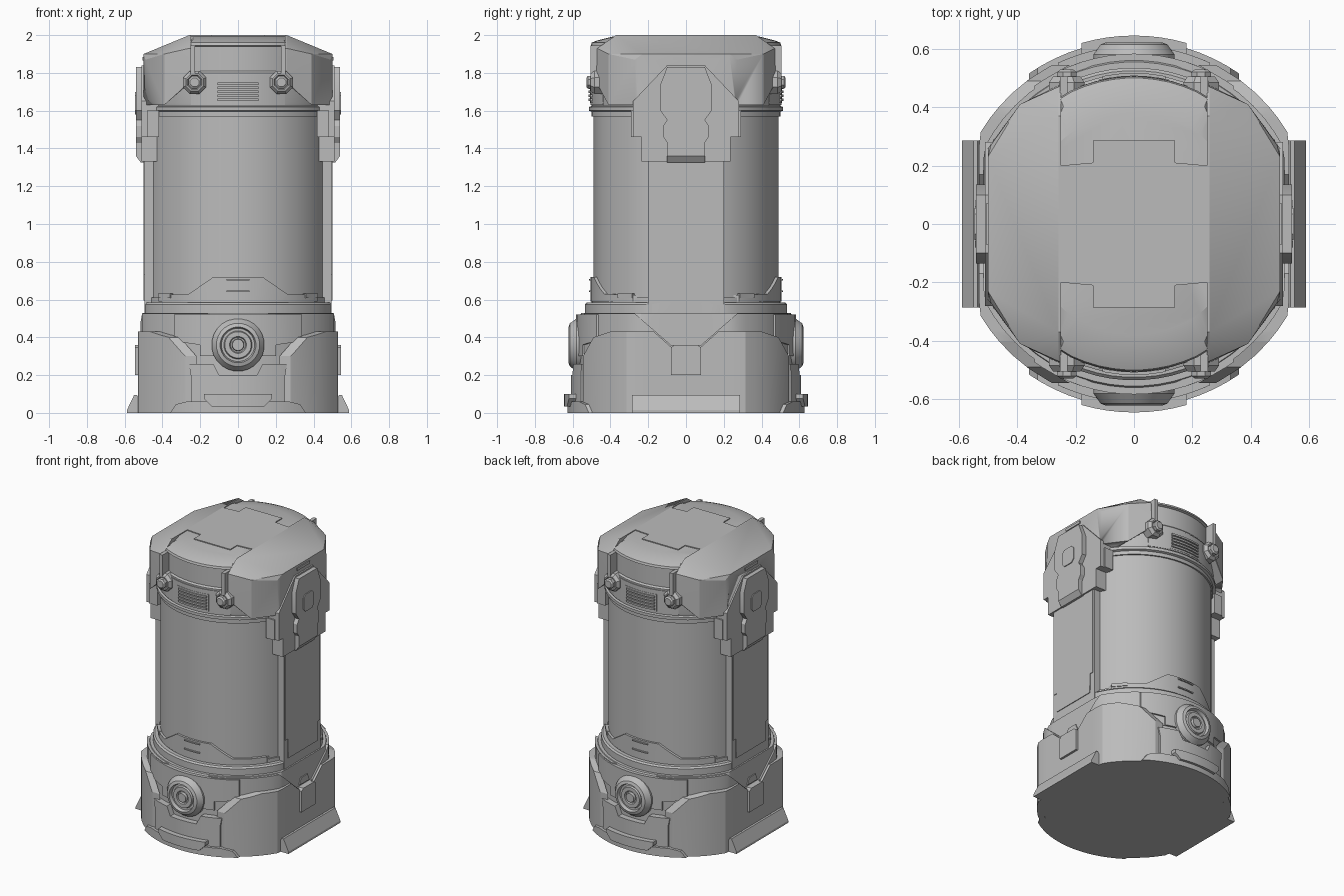
import bpy, bmesh, math
from mathutils import Vector, Matrix

if "Cube" in bpy.data.objects:
    bpy.data.objects.remove(bpy.data.objects["Cube"])

grey = bpy.data.materials.new("plain_grey")
grey.use_nodes = True
grey.diffuse_color = (0.5, 0.5, 0.5, 1)
grey.node_tree.nodes["Principled BSDF"].inputs["Base Color"].default_value = (0.5, 0.5, 0.5, 1)


def finish(name, bm):
    bmesh.ops.recalc_face_normals(bm, faces=bm.faces)
    mesh = bpy.data.meshes.new(name)
    bm.to_mesh(mesh)
    bm.free()
    mesh.materials.append(grey)
    mesh.shade_smooth()
    mesh.set_sharp_from_angle(angle=math.radians(22))
    ob = bpy.data.objects.new(name, mesh)
    bpy.context.collection.objects.link(ob)
    return ob


def lathe(name, profile, limit=9, sides=64):
    """Turned solid from (radius, z) rings, flattened at x = +-limit."""
    bm = bmesh.new()
    rings = []
    for r, z in profile:
        ring = []
        for i in range(sides):
            a = math.tau * (i + 0.5) / sides
            x = r * math.cos(a)
            ring.append(bm.verts.new((max(-limit, min(limit, x)), r * math.sin(a), z)))
        rings.append(ring)
    for a, b in zip(rings, rings[1:]):
        for i in range(sides):
            j = (i + 1) % sides
            bm.faces.new((a[i], a[j], b[j], b[i]))
    bm.faces.new(rings[0])
    bm.faces.new(rings[-1])
    return finish(name, bm)


def mirrored(half):
    return half + [(-u, z) for u, z in reversed(half) if u]


def plate(name, outline, facing, sign, thick, radius=None, limit=9):
    """Outline in (across, z), laid on a cylinder or a flat side and thickened inwards."""
    bm = bmesh.new()
    face = bm.faces.new([bm.verts.new((u, 1, z)) for u, z in outline])
    ext = bmesh.ops.extrude_face_region(bm, geom=[face])
    for v in ext["geom"]:
        if isinstance(v, bmesh.types.BMVert):
            v.co.y = 0
    if radius:
        for i in range(-13, 14):
            bmesh.ops.bisect_plane(bm, geom=bm.verts[:] + bm.edges[:] + bm.faces[:], dist=1e-5,
                                   plane_co=(i * 0.045, 0, 0), plane_no=(1, 0, 0))
    for v in bm.verts:
        u, w, z = v.co
        d = min(limit, math.sqrt(max(0, radius ** 2 - u * u))) if radius else limit
        d = sign * (d - (1 - w) * thick)
        v.co = (u, d, z) if facing == "y" else (d, u, z)
    return finish(name, bm)


def hull(name, points):
    bm = bmesh.new()
    for p in points:
        bm.verts.new(p)
    bmesh.ops.convex_hull(bm, input=bm.verts)
    bmesh.ops.dissolve_limit(bm, angle_limit=0.02, verts=bm.verts, edges=bm.edges)
    return finish(name, bm)


def box(name, centre, size, turn=0):
    bm = bmesh.new()
    bmesh.ops.create_cube(bm, size=1, matrix=Matrix.Translation(centre) @ Matrix.Rotation(turn, 4, "Z")
                          @ Matrix.Diagonal((*size, 1)))
    return finish(name, bm)


def knob(name, centre, profile, sign, sides):
    """Turned fitting facing along y, from (radius, distance outwards)."""
    ob = lathe(name, profile, sides=sides)
    ob.data.transform(Matrix.Translation(centre) @ Matrix.Rotation(sign * -math.pi / 2, 4, "X"))
    return ob


# Main turned bodies
lathe("base_core", [(0.57, 0), (0.57, 0.5), (0.555, 0.53)], 0.505)
lathe("base_ring", [(0.535, 0.52), (0.535, 0.575), (0.525, 0.585)], 0.495)
lathe("body_lower_ring", [(0.5, 0.58), (0.5, 0.61)], 0.49)
lathe("body", [(0.49, 0.55), (0.49, 1.62)], 0.49)
lathe("body_upper_ring", [(0.5, 1.57), (0.5, 1.595), (0.515, 1.6), (0.515, 1.62), (0.5, 1.625)], 0.48)
lathe("head_core", [(0.5, 1.62), (0.505, 1.64), (0.5, 1.8), (0.49, 1.81), (0.49, 1.89)], 0.46)
lathe("crown", [(0.49, 1.8), (0.49, 1.94), (0.505, 1.945), (0.5, 1.96), (0.47, 1.972),
                (0.38, 1.994)], 0.252)

# Roof hatch panel
hatch = [(0.252, 0.2), (0.14, 0.21), (0.14, 0.285)]
ring = hatch + [(-x, y) for x, y in reversed(hatch)]
ring += [(-x, -y) for x, y in ring]
bm = bmesh.new()
top = bm.faces.new([bm.verts.new((x, y, 2.0)) for x, y in ring])
low = bmesh.ops.extrude_face_region(bm, geom=[top])
bmesh.ops.translate(bm, vec=(0, 0, -0.009), verts=[g for g in low["geom"] if isinstance(g, bmesh.types.BMVert)])
finish("roof_hatch", bm)

for s, side in ((1, "left"), (-1, "right")):
    # Faceted hood with a notch for the side column
    pts = [(0.25, 0.37, 2.0), (0.25, 0.47, 1.93), (0.39, 0.41, 1.9), (0.49, 0.27, 1.87), (0.5, 0.23, 1.9),
           (0.25, 0.475, 1.75), (0.39, 0.41, 1.63), (0.5, 0.26, 1.63)]
    pts += [(0.258, y, z) for x, y, z in pts if x == 0.25]
    hood = hull(side + "_hood", [(s * x, m * y, z) for x, y, z in pts for m in (1, -1)])
    notch = plate("notch_cutter", mirrored([(0.27, 1.4), (0.27, 1.66), (0.1, 1.84)]), "x", s, 0.2, limit=0.62)
    notch.hide_render = True
    notch.hide_set(True)
    cut = hood.modifiers.new("notch", "BOOLEAN")
    cut.object, cut.solver = notch, "EXACT"
    bpy.context.view_layer.update()
    solid = bpy.data.meshes.new_from_object(hood.evaluated_get(bpy.context.evaluated_depsgraph_get()))
    hood.modifiers.clear()
    hood.data = solid
    bpy.data.objects.remove(notch)
    box(side + "_hood_slot", (s * 0.5, 0, 1.875), (0.012, 0.14, 0.018))

    # Flat column and its shoulder plates
    plate(side + "_column", mirrored([(0.2, 0.5), (0.2, 1.75)]), "x", s, 0.15, limit=0.495)
    plate(side + "_column_panel", mirrored([(0.16, 0.595), (0.165, 0.73), (0.19, 0.73), (0.19, 0.79), (0.19, 1.6)]),
          "x", s, 0.02, limit=0.5)
    plate(side + "_shoulder", mirrored([(0.2, 1.33), (0.235, 1.33), (0.235, 1.46), (0.28, 1.46), (0.28, 1.65),
                                        (0.1, 1.84)]), "x", s, 0.09, limit=0.51)
    plate(side + "_latch", mirrored([(0.1, 1.36), (0.1, 1.43), (0.12, 1.46), (0.12, 1.52), (0.1, 1.55),
                                     (0.135, 1.6), (0.135, 1.74), (0.1, 1.83)]), "x", s, 0.05, limit=0.54)
    hull(side + "_latch_foot", [(s * x, y, z) for y in (-0.1, 0.1)
                                for x, z in ((0.49, 1.325), (0.515, 1.325), (0.54, 1.36), (0.49, 1.36))])
    button = [(0.055, 1.6), (0.055, 1.68), (0.035, 1.7)]
    plate(side + "_latch_button", mirrored([(0.035, 1.58)] + button), "x", s, 0.02, limit=0.546)

    # Base armour around each side
    plate(side + "_collar", mirrored([(0.07, 0.3), (0.54, 0.3), (0.54, 0.525), (0.27, 0.525), (0.08, 0.36)][::-1]),
          "x", s, 0.05, 0.575, 0.515)
    plate(side + "_armour", mirrored([(0.545, 0), (0.545, 0.3), (0.49, 0.4), (0.4, 0.43), (0.17, 0.43),
                                      (0.08, 0.35)]), "x", s, 0.06, 0.612, 0.53)
    plate(side + "_catch", mirrored([(0.08, 0.2), (0.08, 0.345), (0.06, 0.36)]), "x", s, 0.05, limit=0.545)
    plate(side + "_catch_eye", mirrored([(0.055, 0.37), (0.035, 0.415)]), "x", s, 0.03, limit=0.512)
    hull(side + "_rail", [(s * x, y, z) for y in (-0.285, 0.285)
                          for x, z in ((0.5, 0), (0.588, 0), (0.588, 0.015), (0.55, 0.095), (0.535, 0.095), (0.5, 0.02))])

for f, end in ((-1, "front"), (1, "back")):
    # Base panels and toe lips
    plate(end + "_brow_panel", mirrored([(0.2, 0.3), (0.2, 0.36), (0.34, 0.38), (0.34, 0.52)]), "y", f, 0.04, 0.583)
    plate(end + "_block", mirrored([(0.25, 0.06), (0.25, 0.2), (0.26, 0.26), (0.13, 0.26), (0.1, 0.2)]),
          "y", f, 0.06, 0.61)
    plate(end + "_toe", mirrored([(0.36, 0), (0.33, 0.045), (0.27, 0.06)]), "y", f, 0.08, 0.628)
    plate(end + "_lip", mirrored([(0.14, 0.035), (0.18, 0.075), (0.18, 0.1)]), "y", f, 0.05, 0.645)

    # Round dial with nested rings
    knob(end + "_dial", (0, f * 0.55, 0.36), [(0.14, 0), (0.14, 0.03), (0.115, 0.065), (0.095, 0.072), (0.088, 0.05),
         (0.075, 0.05), (0.07, 0.062), (0.045, 0.062), (0.04, 0.05), (0.033, 0.05), (0.03, 0.068)], f, 24)

    # Skirt plate at the foot of the body
    plate(end + "_skirt", mirrored([(0.42, 0.59), (0.42, 0.625), (0.26, 0.63), (0.13, 0.72)]), "y", f, 0.03, 0.505)
    for z in (0.645, 0.705):
        plate(end + "_skirt_slot", mirrored([(0.06, z - 0.004), (0.06, z + 0.004)]), "y", f, 0.02, 0.514)

    # Vent with slats in the head band
    plate(end + "_vent_frame", mirrored([(0.12, 1.64), (0.12, 1.76)]), "y", f, 0.03, 0.508)
    for i in range(5):
        z = 1.658 + i * 0.021
        plate(end + "_vent_slat", mirrored([(0.108, z - 0.006), (0.108, z + 0.006)]), "y", f, 0.02, 0.517)
    plate(end + "_head_band", mirrored([(0.25, 1.63), (0.25, 1.76), (0.19, 1.79)]), "y", f, 0.03, 0.506)

    for s in (-1, 1):
        # Bolts, cables, body clips and shoulder brackets
        knob(end + "_bolt", (s * 0.23, f * 0.43, 1.75), [(0.066, 0), (0.066, 0.055), (0.05, 0.075), (0.042, 0.075),
             (0.036, 0.068), (0.036, 0.09), (0.025, 0.098)], f, 8)
        box(end + "_cable", (s * 0.24, f * 0.46, 1.87), (0.025, 0.09, 0.15))
        box(end + "_clip", (s * 0.38, f * 0.315, 0.62), (0.03, 0.1, 0.022), math.atan2(f * 0.315, s * 0.38))
        box(end + "_bracket", (s * 0.45, f * 0.255, 1.53), (0.065, 0.07, 0.14))
